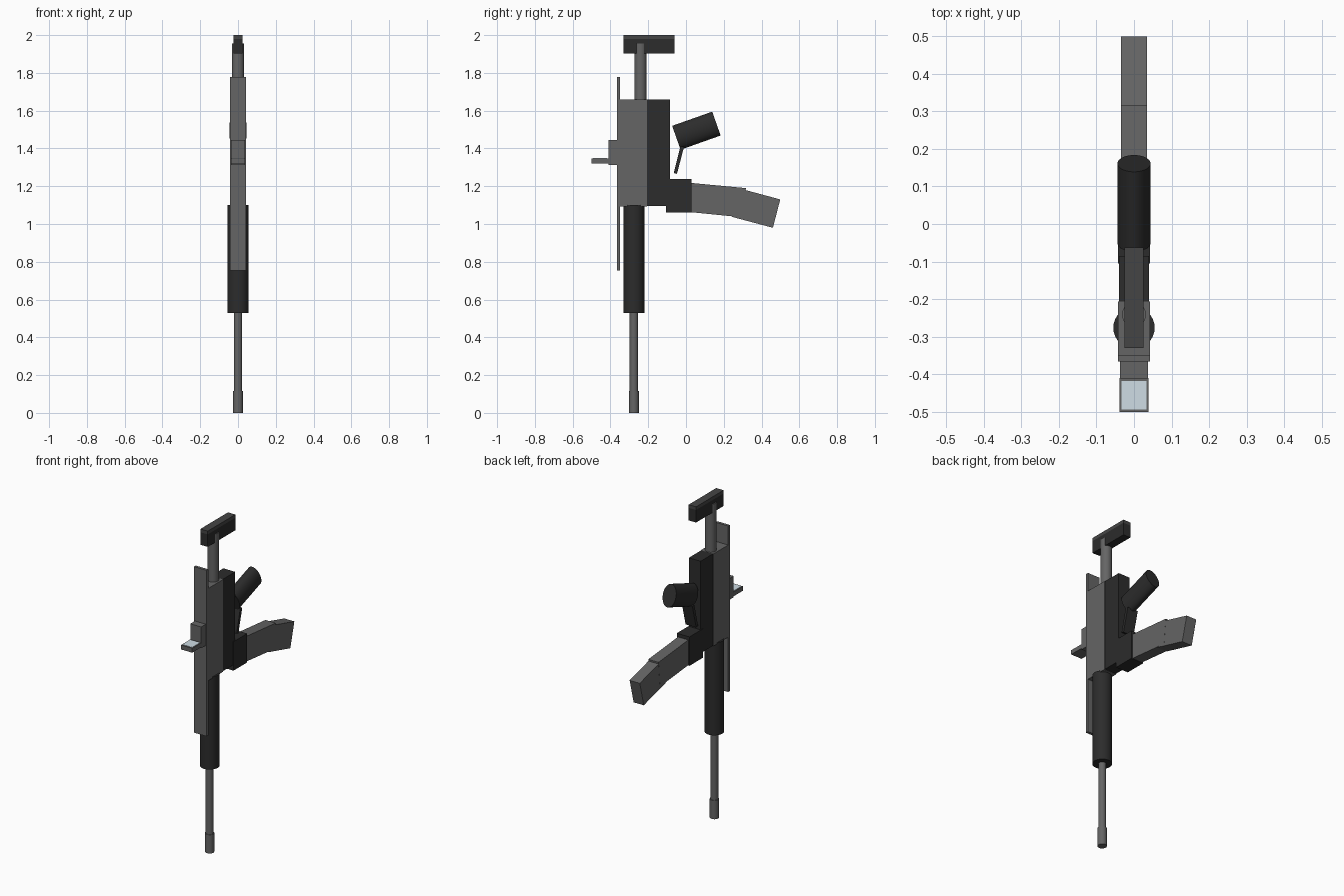
import bpy, bmesh, math
from mathutils import Matrix

if "Cube" in bpy.data.objects:
    bpy.data.objects.remove(bpy.data.objects["Cube"])


def material(name, r, g, b):
    m = bpy.data.materials.new(name)
    m.diffuse_color = (r, g, b, 1)
    m.use_nodes = True
    m.node_tree.nodes["Principled BSDF"].inputs["Base Color"].default_value = m.diffuse_color
    return m


GREY = material("grey_metal", 0.13, 0.13, 0.13)
DARK = material("dark_polymer", 0.025, 0.025, 0.025)
PAD = material("pad_grey", 0.06, 0.06, 0.06)
GLASS = material("lens_glass", 0.62, 0.72, 0.78)


def add_object(name, bm, mat):
    bmesh.ops.recalc_face_normals(bm, faces=bm.faces)
    mesh = bpy.data.meshes.new(name)
    bm.to_mesh(mesh)
    bm.free()
    mesh.materials.append(mat)
    ob = bpy.data.objects.new(name, mesh)
    bpy.context.collection.objects.link(ob)
    return ob


def slab(name, profile, half, mat):
    """Side profile of (y, z) points, extruded across x."""
    bm = bmesh.new()
    face = bm.faces.new([bm.verts.new((-half, y, z)) for y, z in profile])
    ext = bmesh.ops.extrude_face_region(bm, geom=[face])
    moved = [v for v in ext["geom"] if isinstance(v, bmesh.types.BMVert)]
    bmesh.ops.translate(bm, verts=moved, vec=(2 * half, 0, 0))
    return add_object(name, bm, mat)


def box(name, y0, y1, z0, z1, half, mat):
    return slab(name, [(y0, z0), (y1, z0), (y1, z1), (y0, z1)], half, mat)


def tube(name, y, z, length, rx, ry, mat, tilt=0.0):
    """Cylinder centred at (0, y, z), tilted about x."""
    bm = bmesh.new()
    bmesh.ops.create_cone(bm, cap_ends=True, segments=32, radius1=1, radius2=1, depth=length)
    m = Matrix.Translation((0, y, z)) @ Matrix.Rotation(math.radians(tilt), 4, 'X')
    bmesh.ops.transform(bm, matrix=m @ Matrix.Diagonal((rx, ry, 1, 1)), verts=bm.verts)
    ob = add_object(name, bm, mat)
    bpy.ops.object.select_all(action='DESELECT')
    ob.select_set(True)
    bpy.context.view_layer.objects.active = ob
    bpy.ops.object.shade_smooth_by_angle(angle=math.radians(35))
    return ob


# Barrel line
tube("muzzle", -0.276, 0.0575, 0.115, 0.026, 0.026, GREY)
tube("barrel", -0.276, 0.33, 0.46, 0.022, 0.022, GREY)
tube("handguard", -0.276, 0.815, 0.57, 0.055, 0.055, DARK)

# Receiver halves and magazine well
box("upper_receiver", -0.365, -0.206, 1.092, 1.66, 0.043, GREY)
box("lower_receiver", -0.206, -0.085, 1.094, 1.66, 0.040, DARK)
box("magazine_well", -0.105, 0.028, 1.06, 1.238, 0.043, DARK)

# Bent magazine in two sections
slab("magazine_upper", [(0.02, 1.218), (0.317, 1.19), (0.303, 1.035), (0.02, 1.063)], 0.035, GREY)
slab("magazine_lower", [(0.28, 1.189), (0.499, 1.13), (0.46, 0.98), (0.243, 1.038)], 0.0345, GREY)

# Grip and trigger
tube("grip", 0.055, 1.494, 0.225, 0.044, 0.067, DARK, tilt=-70.5)
slab("trigger", [(-0.065, 1.27), (-0.048, 1.265), (-0.01, 1.41), (-0.03, 1.41)], 0.036, DARK)

# Rail and sight
box("top_rail", -0.366, -0.349, 0.755, 1.777, 0.043, GREY)
box("sight_base", -0.411, -0.364, 1.313, 1.444, 0.037, GREY)
box("sight_frame", -0.5, -0.41, 1.32, 1.347, 0.038, GREY)
box("sight_lens", -0.493, -0.418, 1.335, 1.349, 0.033, GLASS)

# Stock
tube("stock_tube", -0.241, 1.80, 0.31, 0.032, 0.032, GREY)
box("butt", -0.33, -0.062, 1.903, 1.98, 0.025, DARK)
box("butt_pad", -0.33, -0.062, 1.98, 2.0, 0.025, PAD)
